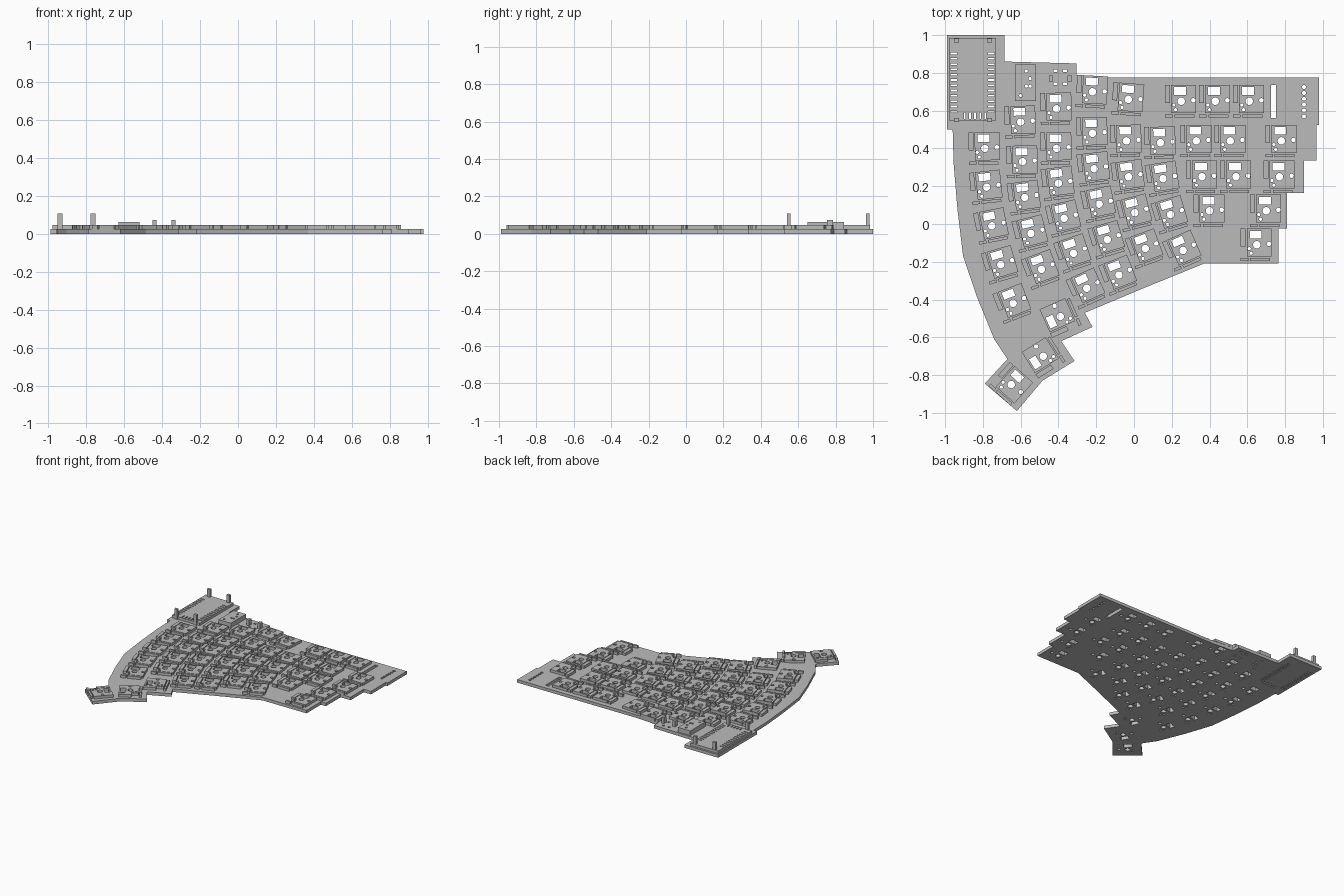
import bpy
from math import sin, cos, pi, radians, atan2, degrees

cube = bpy.data.objects.get("Cube")
if cube:
    bpy.data.objects.remove(cube, do_unlink=True)

BASE, TOP = 0.025, 0.046

grey = bpy.data.materials.new("plain grey")
grey.use_nodes = True
colour = (0.5, 0.5, 0.5, 1)
grey.diffuse_color = colour
grey.node_tree.nodes["Principled BSDF"].inputs["Base Color"].default_value = colour


def rect(left, right, low, high):
    return [(left, low), (right, low), (right, high), (left, high)]


def disc(x, y, r, sides=16):
    return [(x + r * cos(2 * pi * i / sides), y + r * sin(2 * pi * i / sides))
            for i in range(sides)]


def place(loop, x, y, angle):
    c, s = cos(radians(angle)), sin(radians(angle))
    return [(x + c * u - s * v, y + s * u + c * v) for u, v in loop]


def slab(name, loops, bottom, top):
    """Extrude flat outlines; loops inside an outline become holes."""
    curve = bpy.data.curves.new(name, "CURVE")
    curve.dimensions = "2D"
    curve.fill_mode = "BOTH"
    curve.extrude = (top - bottom) / 2
    for loop in loops:
        spline = curve.splines.new("POLY")
        spline.points.add(len(loop) - 1)
        for point, (x, y) in zip(spline.points, loop):
            point.co = (x, y, 0, 1)
        spline.use_cyclic_u = True
        spline.use_smooth = False
    temp = bpy.data.objects.new(name, curve)
    bpy.context.collection.objects.link(temp)
    graph = bpy.context.evaluated_depsgraph_get()
    mesh = bpy.data.meshes.new_from_object(temp.evaluated_get(graph))
    bpy.data.objects.remove(temp, do_unlink=True)
    bpy.data.curves.remove(curve)
    for vert in mesh.vertices:
        vert.co.z += (top + bottom) / 2
    mesh.shade_flat()
    mesh.materials.clear()
    mesh.materials.append(grey)
    obj = bpy.data.objects.new(name, mesh)
    bpy.context.collection.objects.link(obj)


# Key positions: curved columns, then single keys
keys = []
for x0, y0, x1, y1, count in [
        (-.79, .40, -.64, -.42, 5), (-.59, .33, -.49, -.24, 4),
        (-.41, .40, -.25, -.34, 5), (-.22, .48, -.08, -.27, 5),
        (-.04, .44, .06, -.13, 4), (.14, .43, .26, -.14, 4)]:
    for i in range(count):
        t = i / (count - 1)
        lean = degrees(atan2(2 * (x1 - x0) * t, y0 - y1))
        keys.append((x0 + (x1 - x0) * t * t, y0 + (y1 - y0) * t, lean + 1))
keys += [(x, .65, 0) for x in (.25, .43, .61)]
keys += [(x, .44, 0) for x in (.33, .51, .78)]
keys += [(x, .25, 0) for x in (.36, .54, .77)]
keys += [(x, .07, 0) for x in (.40, .70)]
keys += [(.65, -.11, 0), (-.60, .54, 2), (-.41, .61, 1), (-.22, .70, -3), (-.03, .66, -4)]
keys += [(-.39, -.49, 114), (-.48, -.70, 122), (-.65, -.85, -42)]

# One key socket: raised pads and the holes that pass through the plate
pads = [rect(-.053, .079, -.063, .085), rect(-.085, -.059, -.01, .085),
        rect(-.085, -.045, -.085, -.069), rect(-.035, .07, -.085, -.069)]
holes = [disc(0, 0, .02), disc(.064, .005, .012, 12), disc(-.04, -.02, .009, 8),
         disc(-.03, -.045, .009, 8), rect(-.037, .026, .034, .074)]

plate_holes = []
for x, y, angle in keys:
    cut = [place(h, x, y, angle) for h in holes]
    plate_holes += cut
    slab("key_socket", [place(p, x, y, angle) for p in pads] + cut, BASE, TOP)

# Controller board with rows of pin slots and corner posts
slots = []
for i in range(12):
    y = .59 + i * .028
    slots += [rect(-.972, -.936, y, y + .009), rect(-.774, -.738, y, y + .009)]
slots += [rect(x, x + .009, .557, .59) for x in (-.9, -.873, -.846, -.819, -.792)]
slab("controller_board", [rect(-.98, -.73, .548, .985)] + slots, BASE, TOP)
plate_holes += slots
for x in (-.94, -.765):
    for y in (.55, .972):
        slab("corner_post", [rect(x - .013, x + .013, y - .01, y + .01)], BASE, .108)

# Socket block with contact holes
contacts = [disc(x, y, .009, 8) for x, y in
            [(-.57, .81), (-.55, .77), (-.57, .73), (-.55, .73), (-.6, .68)]]
slab("socket_block", [rect(-.63, -.52, .65, .845)] + contacts, BASE, .063)
plate_holes += contacts

# Reset switch posts and slots
for x in (-.44, -.34):
    slab("switch_post", [rect(x - .011, x + .011, .755, .785)], BASE, .073)
plate_holes += [rect(x - .01, x + .01, y, y + .014)
                for x in (-.415, -.365) for y in (.735, .805)]

# Long slot and connector holes at the far end
plate_holes.append(rect(.725, .752, .56, .735))
plate_holes += [disc(.9, .57 + i * .031, .011, 10) for i in range(6)]

# Base plate outline
outline = [(-.99, 1), (-.685, 1), (-.685, .86), (-.305, .85), (-.305, .79), (-.11, .775),
           (.98, .775), (.98, .525), (.965, .525), (.965, .335), (.9, .335), (.9, .165),
           (.81, .165), (.81, -.025), (.765, -.025), (.765, -.21), (.37, -.21),
           (.05, -.34), (-.26, -.47), (-.22, -.545), (-.385, -.62), (-.315, -.725),
           (-.485, -.83), (-.62, -.99), (-.79, -.845), (-.67, -.715), (-.74, -.61),
           (-.83, -.39), (-.905, -.17), (-.935, .08), (-.955, .32), (-.96, .5), (-.99, .5)]
slab("base_plate", [outline] + plate_holes, 0, BASE)
